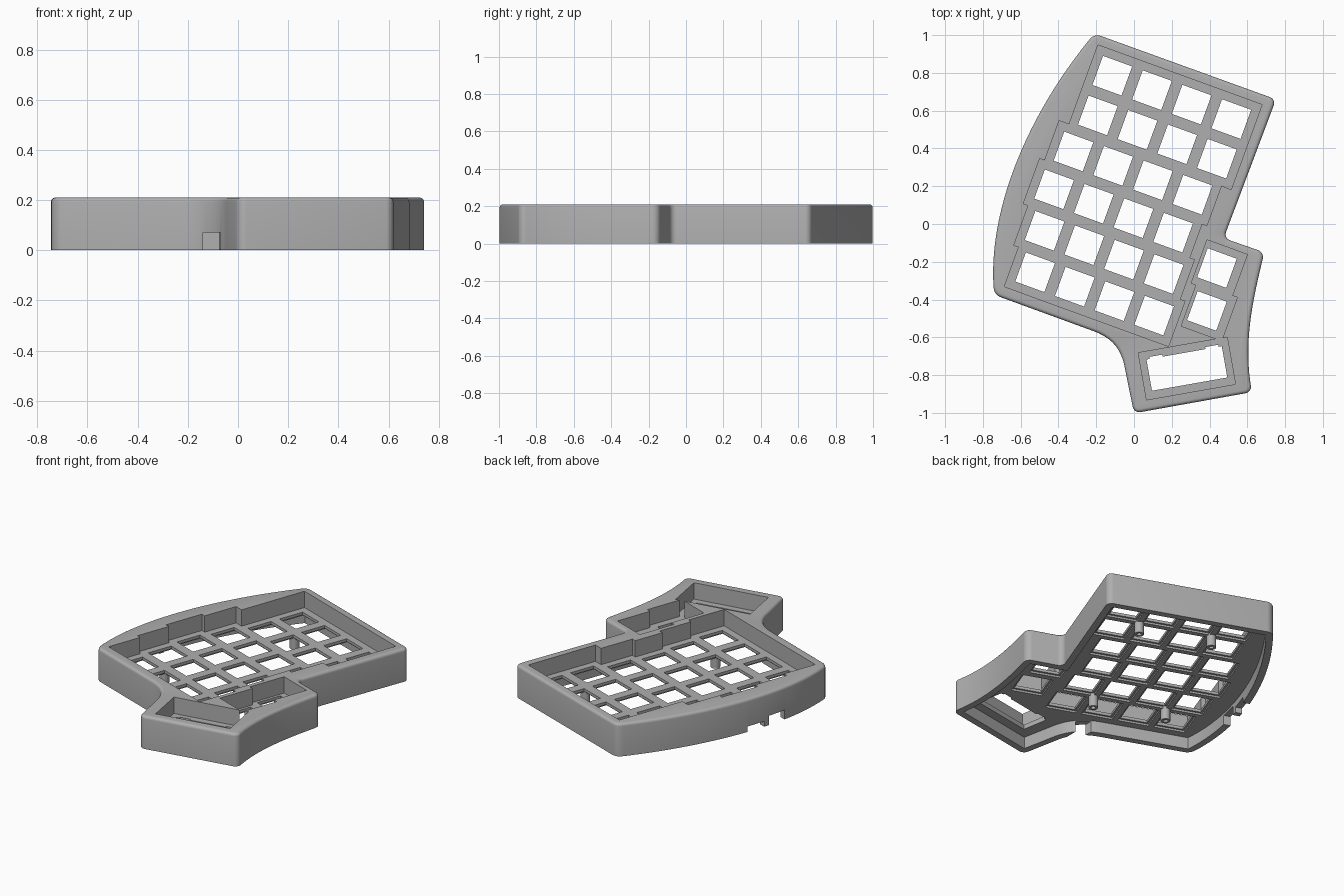
import bpy, bmesh, math
from mathutils import Vector, Matrix
from mathutils.geometry import interpolate_bezier

cube = bpy.data.objects.get("Cube")
if cube:
    bpy.data.objects.remove(cube, do_unlink=True)

HEIGHT, PLATE_TOP, PLATE_BOTTOM, LIP = 0.21, 0.105, 0.075, 0.087
PITCH, HOLE, POCKET, MARGIN = 0.2235, 0.164, 0.19, 0.127
TILT = math.radians(-20)
SCREEN_TILT = math.radians(10)
U = Vector((math.cos(TILT), math.sin(TILT)))
V = Vector((-U.y, U.x))

grey = bpy.data.materials.new("plain grey")
grey.use_nodes = True
grey.diffuse_color = (0.43, 0.43, 0.43, 1)
grey.node_tree.nodes["Principled BSDF"].inputs["Base Color"].default_value = (0.43, 0.43, 0.43, 1)


def make_object(name, bm):
    bmesh.ops.recalc_face_normals(bm, faces=bm.faces)
    mesh = bpy.data.meshes.new(name)
    bm.to_mesh(mesh)
    bm.free()
    mesh.materials.append(grey)
    obj = bpy.data.objects.new(name, mesh)
    bpy.context.collection.objects.link(obj)
    return obj


def prism(points, z0, z1):
    bm = bmesh.new()
    face = bm.faces.new([bm.verts.new((p[0], p[1], z0)) for p in points])
    new = bmesh.ops.extrude_face_region(bm, geom=[face])["geom"]
    verts = [g for g in new if isinstance(g, bmesh.types.BMVert)]
    bmesh.ops.translate(bm, verts=verts, vec=(0, 0, z1 - z0))
    bmesh.ops.recalc_face_normals(bm, faces=bm.faces)
    return bm


def add_box(bm, center, size, angle, z0, z1):
    mat = (Matrix.Translation((center[0], center[1], (z0 + z1) / 2))
           @ Matrix.Rotation(angle, 4, 'Z')
           @ Matrix.Diagonal((size[0], size[1], z1 - z0, 1)))
    bmesh.ops.create_cube(bm, size=1, matrix=mat)


def boolean(target, bm, operation='DIFFERENCE'):
    cutter = make_object("cutter", bm)
    cutter.hide_render = True
    mod = target.modifiers.new("cut", 'BOOLEAN')
    mod.operation, mod.solver, mod.object = operation, 'EXACT', cutter
    bpy.context.view_layer.objects.active = target
    bpy.ops.object.modifier_apply(modifier=mod.name)
    bpy.data.objects.remove(cutter, do_unlink=True)


def cut_boxes(target, boxes):
    bm = bmesh.new()
    for box in boxes:
        add_box(bm, *box)
    boolean(target, bm)


def curve(a, b, c, d, n=18):
    pts = interpolate_bezier(*[Vector((*p, 0)) for p in (a, b, c, d)], n)
    return [p.xy for p in pts]


def inset(points, dist):
    # Move a clockwise outline inwards with mitred corners
    out = []
    for i, p in enumerate(points):
        d0 = (p - points[i - 1]).normalized()
        d1 = (points[(i + 1) % len(points)] - p).normalized()
        n0, n1 = Vector((d0.y, -d0.x)), Vector((d1.y, -d1.x))
        out.append(p + (n0 + n1) * dist / (1 + n0.dot(n1)))
    return out


# Outline of the case, clockwise from the front left corner
outline = curve((-0.74, -0.375), (-0.785, 0.05), (-0.57, 0.58), (-0.21, 1.008), 28)
outline += [Vector((0.752, 0.66)), Vector((0.475, -0.075))]
outline += curve((0.69, -0.15), (0.64, -0.36), (0.57, -0.62), (0.625, -0.89))
outline += [Vector((0.0, -1.002))]
outline += curve((-0.045, -0.78), (-0.06, -0.69), (-0.09, -0.61), (-0.22, -0.565), 12)

# Case body with rounded corners and a rounded top edge
body = prism(outline, 0, HEIGHT)
corners = [e for e in body.edges
           if abs(e.verts[0].co.z - e.verts[1].co.z) > 0.1 and e.calc_face_angle() > 0.4]
bmesh.ops.bevel(body, geom=corners, offset=0.035, segments=6, profile=0.5, affect='EDGES')
rim = [e for e in body.edges if all(v.co.z > HEIGHT - 0.001 for v in e.verts)]
bmesh.ops.bevel(body, geom=rim, offset=0.018, segments=4, profile=0.5, affect='EDGES')
case = make_object("keyboard_case", body)

# Hollow underside
boolean(case, prism(inset(outline, 0.042), -0.1, PLATE_BOTTOM))

# Key positions: six staggered rows of four, plus two thumb keys
stagger = [0, 0, -0.25, -0.375, -0.25, -0.125]
first_key = Vector((-0.115, 0.785))


def key_at(col, row):
    return first_key + U * PITCH * (col + stagger[int(row)]) - V * PITCH * row


keys = [key_at(c, r) for r in range(6) for c in range(4)]
thumbs = [Vector((0.439, -0.233)), Vector((0.386, -0.46))]
screen = Vector((0.28, -0.765))

# Stepped recess above the plate, cut row by row
for r in range(6):
    middle = (key_at(0, r) + key_at(3, r)) / 2
    cut_boxes(case, [(middle, (3 * PITCH + 2 * MARGIN, 2 * MARGIN), TILT, PLATE_TOP, 0.4)])
for t in thumbs:
    cut_boxes(case, [(t + U * 0.0135, (2 * MARGIN - 0.027, 2 * MARGIN - 0.01), TILT, PLATE_TOP, 0.4)])
cut_boxes(case, [(screen, (0.478, 0.253), SCREEN_TILT, PLATE_TOP, 0.4)])

# Key holes with wider clip pockets below
cut_boxes(case, [(k, (HOLE, HOLE), TILT, -0.1, 0.3) for k in keys + thumbs])
cut_boxes(case, [(k, (POCKET, POCKET), TILT, -0.1, LIP) for k in keys + thumbs])

# Screen window with two small notches on its upper edge
cut_boxes(case, [(screen, (0.405, 0.168), SCREEN_TILT, -0.1, 0.3)])
su = Vector((math.cos(SCREEN_TILT), math.sin(SCREEN_TILT)))
sv = Vector((-su.y, su.x))
for side in (-0.15, 0.15):
    cut_boxes(case, [(screen + su * side + sv * 0.08, (0.07, 0.03), SCREEN_TILT, -0.1, 0.3)])

# Port openings in the curved wall and a cable notch at the front
cut_boxes(case, [((-0.66, 0.23), (0.14, 0.12), TILT, -0.1, 0.035)])
cut_boxes(case, [((-0.70, 0.08), (0.14, 0.12), TILT, -0.1, 0.06)])
cut_boxes(case, [((-0.105, -0.63), (0.07, 0.22), 0, -0.1, 0.07)])

# Hollow screw posts under the plate
posts = bmesh.new()
for col, row in ((0, 0), (2, 0), (0, 4), (2, 4)):
    spot = (key_at(col, row) + key_at(col + 1, row) + key_at(col, row + 1) + key_at(col + 1, row + 1)) / 4
    rings = []
    for radius, z in ((0.028, 0.09), (0.028, 0.003), (0.014, 0.003), (0.014, 0.09)):
        angles = [math.tau * i / 20 for i in range(20)]
        rings.append([posts.verts.new((spot.x + radius * math.cos(a), spot.y + radius * math.sin(a), z))
                      for a in angles])
    for k in range(4):
        a, b = rings[k], rings[(k + 1) % 4]
        for i in range(20):
            j = (i + 1) % 20
            posts.faces.new((a[i], a[j], b[j], b[i]))
screw_posts = make_object("screw_posts", posts)

# Smooth the rounded surfaces and keep edges sharp
bpy.ops.object.select_all(action='DESELECT')
for obj in (case, screw_posts):
    obj.select_set(True)
bpy.context.view_layer.objects.active = case
bpy.ops.object.shade_smooth_by_angle(angle=math.radians(30))
